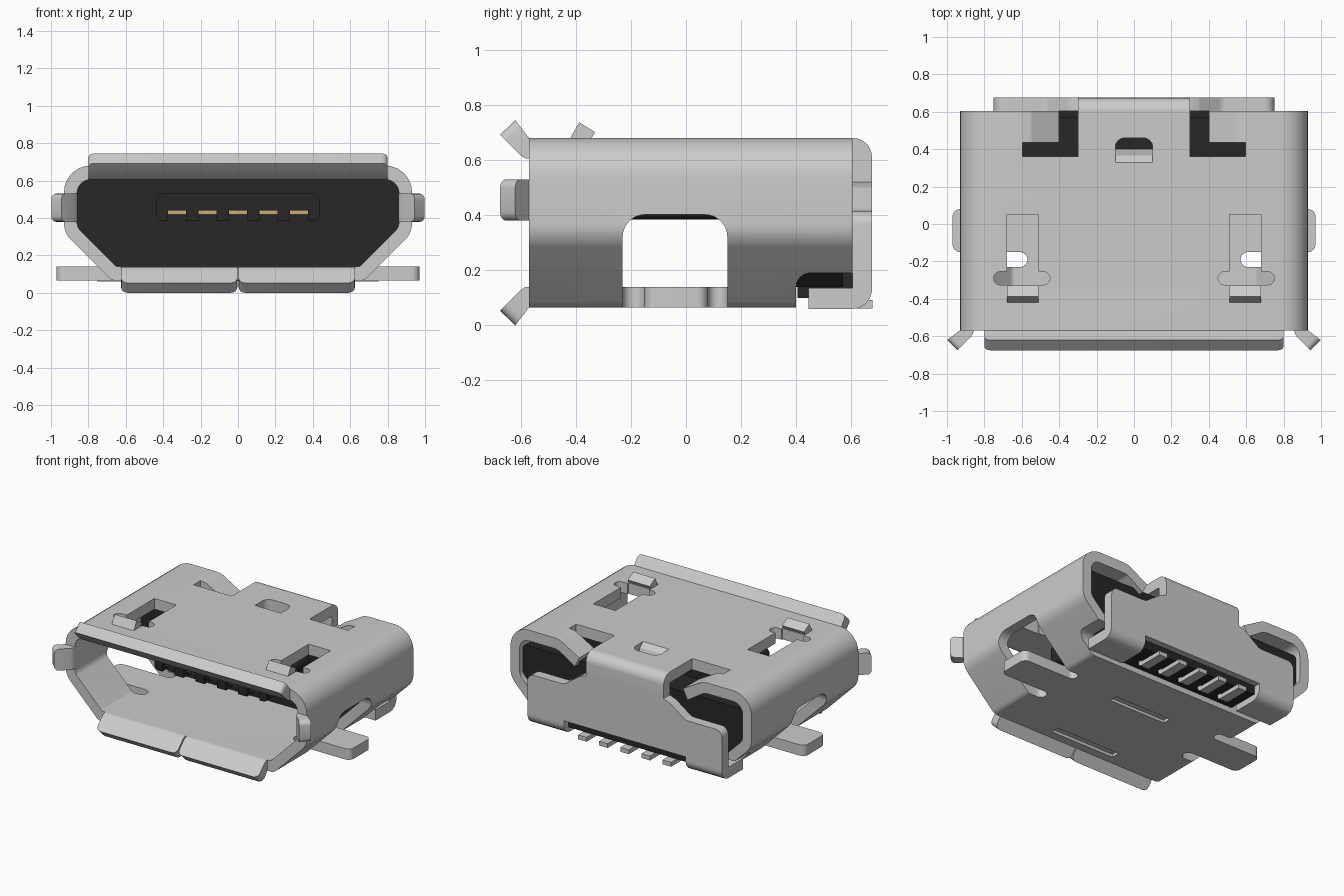
import bpy, bmesh, math
from mathutils import Vector

if "Cube" in bpy.data.objects:
    bpy.data.objects.remove(bpy.data.objects["Cube"])


def material(name, color):
    m = bpy.data.materials.new(name)
    m.diffuse_color = (*color, 1)
    m.use_nodes = True
    m.node_tree.nodes["Principled BSDF"].inputs["Base Color"].default_value = m.diffuse_color
    return m


BLACK = material("black_plastic", (0.02, 0.02, 0.02))
GOLD = material("gold", (0.6, 0.43, 0.18))


def rounded(pts, n=6):
    """2D outline; an optional third value per point is a fillet radius."""
    out = []
    for i, q in enumerate(pts):
        p = Vector(q[:2])
        r = q[2] if len(q) > 2 else 0
        if not r:
            out.append(p)
            continue
        a = (Vector(pts[i - 1][:2]) - p).normalized()
        b = (Vector(pts[(i + 1) % len(pts)][:2]) - p).normalized()
        half = a.angle(b) / 2
        c = p + (a + b).normalized() * r / math.sin(half)
        d = r / math.tan(half)
        s, e = p + a * d - c, p + b * d - c
        out += [c + s.lerp(e, k / n).normalized() * r for k in range(n + 1)]
    return out


def prism(name, axis, pts, lo, hi, mat=None, tip=0):
    """Extrude an outline along an axis; tip rounds the free front corners."""
    place = {'x': lambda u, v, w: (w, u, v),
             'y': lambda u, v, w: (u, w, v),
             'z': lambda u, v, w: (u, v, w)}[axis]
    bm = bmesh.new()
    rings = [[bm.verts.new(place(p.x, p.y, w)) for p in rounded(pts)] for w in (lo, hi)]
    n = len(rings[0])
    for i in range(n):
        j = (i + 1) % n
        bm.faces.new((rings[0][i], rings[0][j], rings[1][j], rings[1][i]))
    for r in rings:
        bm.faces.new(r)
    if tip:
        edges = [e for e in bm.edges if e.calc_length() < 0.1
                 and all(v.co.y < -0.615 for v in e.verts)]
        bmesh.ops.bevel(bm, geom=edges, offset=tip, segments=4, profile=0.5, affect='EDGES')
    bmesh.ops.recalc_face_normals(bm, faces=bm.faces)
    me = bpy.data.meshes.new(name)
    bm.to_mesh(me)
    bm.free()
    ob = bpy.data.objects.new(name, me)
    bpy.context.collection.objects.link(ob)
    if mat:
        me.materials.append(mat)
    return ob


def rect(u0, u1, v0, v1, r=0):
    return [(u0, v0, r), (u1, v0, r), (u1, v1, r), (u0, v1, r)]


def mirrored(half):
    """Complete a symmetric outline from its +u half."""
    return half + [(-q[0], *q[1:]) for q in reversed(half)]


def span(s, a, b):
    return sorted((s * a, s * b))


def cut(ob, cutters):
    for c in cutters:
        c.hide_render = True
        m = ob.modifiers.new("cut", 'BOOLEAN')
        m.operation, m.solver, m.object = 'DIFFERENCE', 'EXACT', c
    bpy.context.view_layer.update()
    me = bpy.data.meshes.new_from_object(ob.evaluated_get(bpy.context.evaluated_depsgraph_get()))
    ob.modifiers.clear()
    ob.data = me
    for c in cutters:
        bpy.data.objects.remove(c)


# metal shell tube and its openings
OUTER = mirrored([(0.675, 0.065, 0.06), (0.93, 0.32, 0.12), (0.93, 0.68, 0.14)])
INNER = mirrored([(0.65, 0.14, 0.03), (0.86, 0.35, 0.06), (0.86, 0.605, 0.07)])
shell = prism("shell", 'y', OUTER, -0.57, 0.605)
cutters = [
    prism("c", 'y', INNER, -0.8, 0.8),
    prism("c", 'z', [(-0.1, 0.33), (0.1, 0.33), (0.1, 0.46, 0.05), (-0.1, 0.46, 0.05)], 0.5, 0.8),
    prism("c", 'x', [(0.4, -0.1), (0.7, -0.1), (0.7, 0.19), (0.4, 0.19, 0.05)], -1.1, 1.1),
    prism("c", 'z', rect(-0.25, 0.25, -0.51, -0.45), 0, 0.085),
    prism("c", 'z', rect(-0.22, 0.22, 0.03, 0.09), 0, 0.085)]
for s in (1, -1):
    cutters += [
        # side window, floor notches beside the tab
        prism("c", 'x', [(-0.23, -0.1), (0.15, -0.1), (0.15, 0.402, 0.08), (-0.23, 0.402, 0.08)],
              *span(s, 0.61, 1.1)),
        prism("c", 'z', rect(*span(s, 0.57, 0.75), -0.23, -0.15, 0.039), 0, 0.3),
        prism("c", 'z', rect(*span(s, 0.57, 0.75), 0.08, 0.15, 0.034), 0, 0.3),
        # spring slots and rear corner slots in the roof
        prism("c", 'z', rect(*span(s, 0.51, 0.68), -0.335, 0.05), 0.5, 0.8),
        prism("c", 'z', rect(*span(s, 0.45, 0.75), -0.325, -0.255, 0.034), 0.5, 0.8),
        prism("c", 'z', rect(*span(s, 0.3, 0.595), 0.36, 0.7), 0.5, 0.8)]
cut(shell, cutters)

# flared lips around the mouth
LIP = [(-0.57, 0.605), (-0.585, 0.607), (-0.602, 0.618), (-0.675, 0.692),
       (-0.62, 0.745), (-0.57, 0.68)]
prism("top_lip", 'x', LIP, -0.8, 0.8, tip=0.03)
for s, side in ((1, "right"), (-1, "left")):
    prism(side + "_bottom_lip", 'x', [(y, 0.745 - z) for y, z in LIP],
          *span(s, 0.004, 0.625), tip=0.035)
    prism(side + "_side_lip", 'z', [(s * (z + 0.253), y) for y, z in LIP], 0.38, 0.53, tip=0.03)
    # solder tab, spring tip, bent rear roof tab
    a, b = span(s, 0.61, 0.97)
    ri, ro = (0, 0.04) if s > 0 else (0.04, 0)
    prism(side + "_solder_tab", 'z', [(a, -0.15, ri), (b, -0.15, ro), (b, 0.08, ro), (a, 0.08, ri)],
          0.065, 0.14)
    prism(side + "_spring_tip", 'x',
          [(-0.455, 0.615), (-0.42, 0.68), (-0.388, 0.737), (-0.33, 0.702), (-0.38, 0.615)],
          *span(s, 0.51, 0.68))
    prism(side + "_rear_tab", 'y',
          [(s * x, *q) for x, *q in [(0.595, 0.68), (0.55, 0.675, 0.05), (0.4, 0.59),
                                     (0.435, 0.52), (0.56, 0.6, 0.05), (0.595, 0.605)]],
          0.435, 0.605)
    # feet of the rear plate, curled forward underneath
    prism(side + "_rear_foot", 'x',
          [(0.675, 0.14), (0.675, 0.06, 0.07), (0.445, 0.06), (0.445, 0.135), (0.605, 0.135),
           (0.605, 0.14)], *span(s, 0.47, 0.75))

# rear plate folded down from the roof
prism("rear_fold", 'x', [(0.605, 0.68), (0.675, 0.68, 0.068), (0.675, 0.52), (0.605, 0.52)], -0.3, 0.3)
prism("rear_plate", 'y', mirrored([(0.47, 0.16), (0.47, 0.14), (0.75, 0.14), (0.75, 0.415, 0.05),
                                   (0.47, 0.415, 0.06), (0.35, 0.5, 0.04), (0.3, 0.52)]), 0.605, 0.675)
prism("roof_latch", 'x', [(0.33, 0.68), (0.33, 0.605), (0.36, 0.55), (0.4, 0.55), (0.365, 0.65)], -0.1, 0.1)

# black insulator: front wall, lower rear part, base block
prism("insulator_front", 'y', INNER, 0.16, 0.36, BLACK)
prism("insulator_rear", 'y', mirrored([(0.65, 0.14), (0.86, 0.35), (0.86, 0.55, 0.03)]), 0.36, 0.57, BLACK)
prism("insulator_base", 'x', rect(0.405, 0.63, 0.1, 0.25), -0.465, 0.465, BLACK)

# contact tongue with ribs between the contacts
comb = [(-0.435, 0.535, 0.04), (-0.435, 0.385, 0.03), (-0.375, 0.385), (-0.375, 0.44)]
for x in (-0.245, -0.082, 0.082, 0.245):
    comb += [(x - 0.034, 0.44), (x - 0.034, 0.385), (x + 0.034, 0.385), (x + 0.034, 0.44)]
comb += [(0.375, 0.44), (0.375, 0.385), (0.435, 0.385, 0.03), (0.435, 0.535, 0.04)]
prism("contact_tongue", 'y', comb, -0.3, 0.17, BLACK)

# contacts and solder pins
for i in range(5):
    x = (i - 2) * 0.163
    prism(f"contact_{i + 1}", 'y', rect(x - 0.047, x + 0.047, 0.418, 0.442), -0.27, 0.165, GOLD)
    prism(f"pin_{i + 1}", 'x', [(0.677, 0.062), (0.47, 0.062, 0.03), (0.47, 0.12), (0.5, 0.12),
                                (0.5, 0.092), (0.677, 0.092)], x - 0.033, x + 0.033)

# smooth bends, sharp edges
bpy.ops.object.select_all(action='SELECT')
bpy.context.view_layer.objects.active = shell
bpy.ops.object.shade_smooth_by_angle(angle=math.radians(30))
